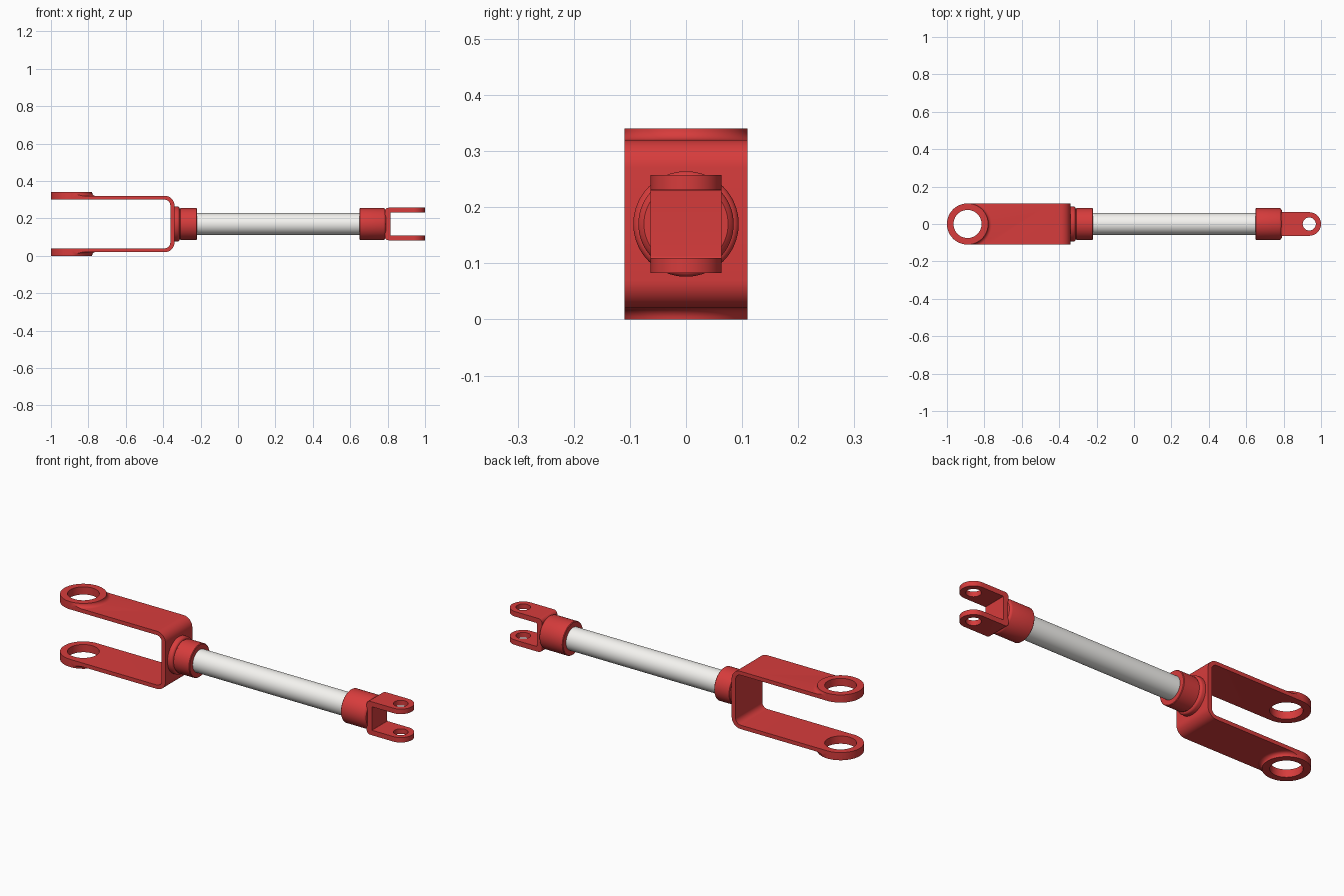
import bpy, bmesh, math
from mathutils import Matrix

if "Cube" in bpy.data.objects:
    bpy.data.objects.remove(bpy.data.objects["Cube"])

ZC = 0.17  # height of the rod axis


def material(name, rgb):
    m = bpy.data.materials.new(name)
    m.diffuse_color = (*rgb, 1)
    m.use_nodes = True
    m.node_tree.nodes["Principled BSDF"].inputs["Base Color"].default_value = m.diffuse_color
    return m


RED = material("red_paint", (0.68, 0.045, 0.045))
WHITE = material("white_paint", (0.92, 0.91, 0.88))


def finish(name, bm, mat=None):
    bmesh.ops.recalc_face_normals(bm, faces=bm.faces[:])
    me = bpy.data.meshes.new(name)
    bm.to_mesh(me)
    bm.free()
    ob = bpy.data.objects.new(name, me)
    bpy.context.collection.objects.link(ob)
    if mat:
        me.materials.append(mat)
    return ob


def smooth(ob, angle=35):
    bpy.ops.object.select_all(action='DESELECT')
    ob.select_set(True)
    bpy.context.view_layer.objects.active = ob
    bpy.ops.object.shade_smooth_by_angle(angle=math.radians(angle))


def prism(name, pts, vec, mat=None):
    """Closed 3D outline swept along vec."""
    bm = bmesh.new()
    f = bm.faces.new([bm.verts.new(p) for p in pts])
    ext = bmesh.ops.extrude_face_region(bm, geom=[f])
    bmesh.ops.translate(bm, vec=vec, verts=[v for v in ext["geom"] if isinstance(v, bmesh.types.BMVert)])
    return finish(name, bm, mat)


def lathe(name, profile, mat, axis='X', at=(0, 0, 0), n=64):
    """Revolve (position, radius) pairs about an axis, with capped ends."""
    bm = bmesh.new()
    rings = []
    for h, r in profile:
        rings.append([bm.verts.new((r * math.cos(2 * math.pi * i / n), r * math.sin(2 * math.pi * i / n), h))
                      for i in range(n)])
    for a, b in zip(rings, rings[1:]):
        for i in range(n):
            bm.faces.new((a[i], a[(i + 1) % n], b[(i + 1) % n], b[i]))
    bm.faces.new(rings[0])
    bm.faces.new(rings[-1])
    if axis == 'X':
        bm.transform(Matrix.Rotation(math.pi / 2, 4, 'Y'))
    bm.transform(Matrix.Translation(at))
    return finish(name, bm, mat)


def boolean(ob, other, op):
    md = ob.modifiers.new(op, 'BOOLEAN')
    md.operation, md.object, md.solver = op, other, 'EXACT'
    bpy.context.view_layer.objects.active = ob
    bpy.ops.object.modifier_apply(modifier=md.name)
    bpy.data.objects.remove(other)


def arc(cx, cz, r, a0, a1, n=10):
    if r == 0:
        return [(cx, cz)]
    return [(cx + r * math.cos(math.radians(a0 + (a1 - a0) * i / n)),
             cz + r * math.sin(math.radians(a0 + (a1 - a0) * i / n))) for i in range(n + 1)]


def clevis(name, d, x_back, x_tip, half_h, half_w, t, web, r_out, r_in, hole, boss=None):
    """U-shaped fork opening towards direction d, with round drilled ends."""
    # distances u measured from the web's back face towards the tip
    L = abs(x_tip - x_back)
    hi = half_h - t
    half_out = arc(r_out, half_h - r_out, r_out, 90, 180)
    half_in = arc(web + r_in, hi - r_in, r_in, 180, 90)
    upper_in = half_in[::-1]
    prof = ([(L + .01, half_h)] + half_out + [(u, -z) for u, z in half_out[::-1]] + [(L + .01, -half_h)]
            + [(L + .01, -hi)] + [(u, -z) for u, z in upper_in] + half_in + [(L + .01, hi)])
    fork = prism(name, [(x_back + d * u, -half_w, ZC + z) for u, z in prof], (0, 2 * half_w, 0), RED)
    cx = x_tip - d * half_w
    # raised eye bosses, filleted into the arms
    if boss:
        for s in (1, -1):
            rise = [(boss - .02 * math.sin(a), half_w + .02 * (1 - math.cos(a)))
                    for a in [math.radians(15 * i) for i in range(7)]]
            rise = [(half_h + h - boss + boss - .0, r) for h, r in rise]
            prof_b = [(s * (half_h - t / 2), half_w + .02)] + [(s * h, r) for h, r in rise[::-1]]
            boolean(fork, lathe("boss", prof_b, RED, 'Z', (cx, 0, ZC)), 'UNION')
    # trim to a rounded end
    H = half_h + .1
    outline = [(cx + d * u, v) for u, v in arc(0, 0, half_w, -90, 90, 40)]
    outline += [(x_back - d * .01, half_w), (x_back - d * .01, -half_w)]
    boolean(fork, prism("trim", [(x, y, ZC - H) for x, y in outline], (0, 0, 2 * H)), 'INTERSECT')
    # pin hole through both arms
    boolean(fork, lathe("drill", [(-H, hole), (H, hole)], None, 'Z', (cx, 0, ZC)), 'DIFFERENCE')
    smooth(fork)
    return fork


# forks at both ends
clevis("large_fork", -1, -0.34, -1.0, 0.15, 0.11, 0.02, 0.022, 0.05, 0.03, 0.075, boss=0.02)
clevis("small_clevis", 1, 0.785, 1.0, 0.087, 0.063, 0.026, 0.03, 0.02, 0.003, 0.035)

# round parts along the rod axis
axis = (0, 0, ZC)
smooth(lathe("rod", [(-0.30, 0.058), (0.72, 0.058)], WHITE, at=axis))
smooth(lathe("large_fork_collar", [(-0.345, .094), (-.324, .094), (-.318, .092), (-.314, .087), (-.313, .082),
                                   (-.309, .082), (-.307, .085), (-.223, .085), (-.22, .082)], RED, at=axis))
smooth(lathe("small_clevis_collar", [(.65, .082), (.653, .085), (.778, .085), (.785, .082),
                                     (.79, .075)], RED, at=axis))
